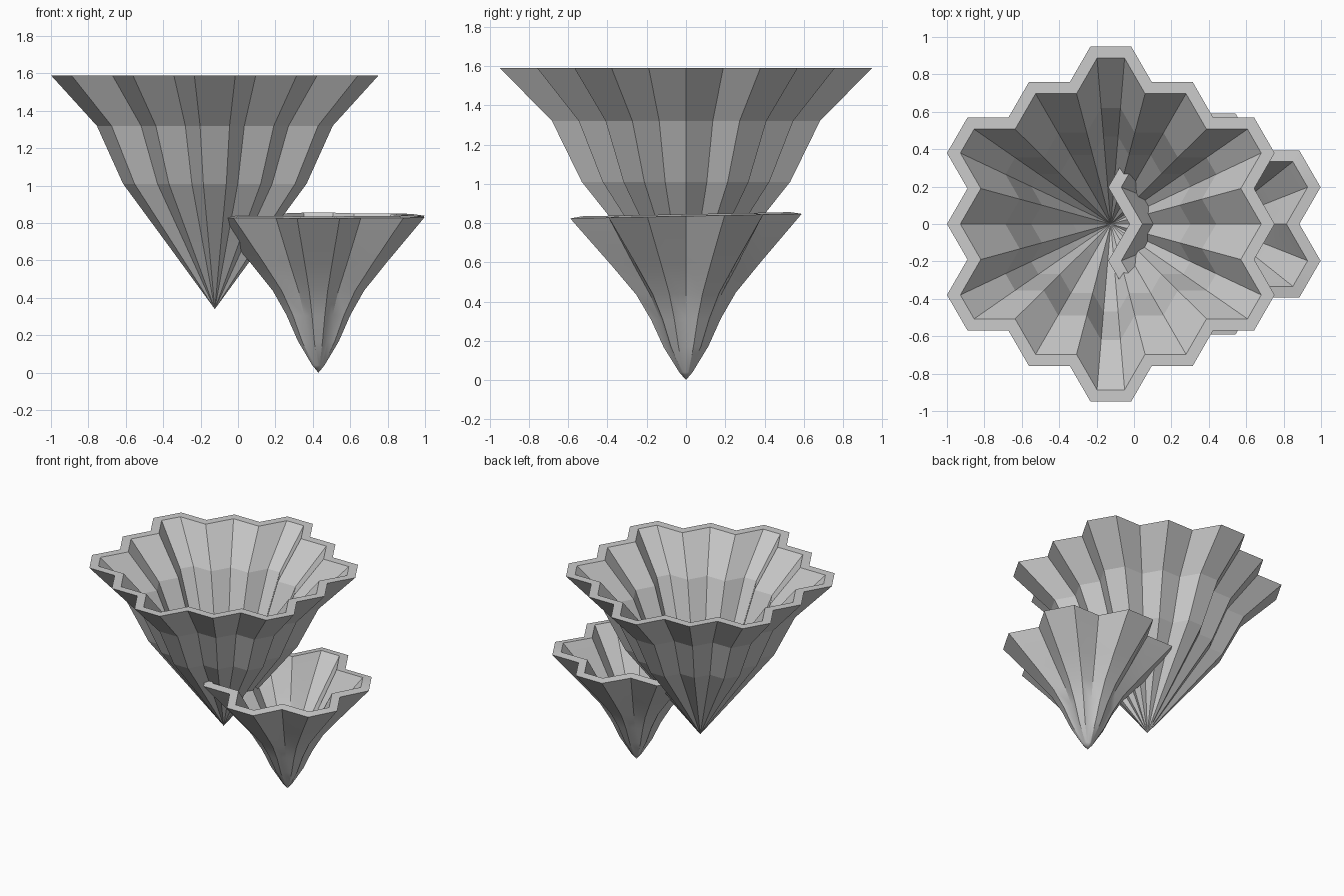
import bpy, bmesh
from math import radians, sqrt
from mathutils import Vector, Matrix

if "Cube" in bpy.data.objects:
    bpy.data.objects.remove(bpy.data.objects["Cube"])

H = sqrt(3) / 2


def six_fold(sector):
    # Repeat one 60 degree sector into a full hexagon-cluster outline (clockwise)
    return [Matrix.Rotation(radians(-60 * i), 2) @ Vector(p)
            for i in range(6) for p in sector]


def inset(outline, d):
    # Move every side of a clockwise outline inwards by d
    res, n = [], len(outline)
    for i, p in enumerate(outline):
        a = (p - outline[i - 1]).normalized()
        b = (outline[(i + 1) % n] - p).normalized()
        na, nb = Vector((a.y, -a.x)), Vector((b.y, -b.x))
        m = (na + nb).normalized()
        res.append(p + m * d / m.dot(na))
    return res


def fluted_cup(name, outline, wall, centre, profile, tip, inner_tip,
               lower_thin, tilt=0.0, rim_drop=0.0, rounding=0.0):
    bm = bmesh.new()
    inner = inset(outline, wall)

    def ring(shape, k, z):
        mean = sum(p.length for p in shape) / len(shape)
        verts = []
        for p in shape:
            q = p.lerp(p.normalized() * mean, rounding * (1 - k)) * k
            verts.append(bm.verts.new((centre + q.x, q.y, z + tilt * q.y)))
        return verts

    rings = [ring(outline, k, z) for z, k in profile]
    for z, k in reversed(profile):
        if z > inner_tip + 0.05:
            rings.append(ring(inner, k - lower_thin * (1 - k),
                              z - rim_drop * k))
    n = len(outline)
    for r0, r1 in zip(rings, rings[1:]):
        for i in range(n):
            j = (i + 1) % n
            bm.faces.new((r0[i], r0[j], r1[j], r1[i]))
    # Close the outer and inner points
    for r, z in ((rings[0], tip), (rings[-1], inner_tip)):
        apex = bm.verts.new((centre, 0, z))
        for i in range(n):
            bm.faces.new((r[i], r[(i + 1) % n], apex))
    bmesh.ops.recalc_face_normals(bm, faces=bm.faces)
    me = bpy.data.meshes.new(name)
    bm.to_mesh(me)
    bm.free()
    ob = bpy.data.objects.new(name, me)
    bpy.context.collection.objects.link(ob)
    return ob


# Large cup: outline of a nineteen-hexagon cluster
s = 0.219
big = six_fold([(-.5 * s, 5 * H * s), (.5 * s, 5 * H * s), (s, 4 * H * s),
                (2 * s, 4 * H * s), (2.5 * s, 3 * H * s)])
fluted_cup("large_cup", big, 0.062, -0.124,
           [(0.70, 0.30), (1.01, 0.56), (1.32, 0.72), (1.59, 1.0)],
           0.34, 0.44, 0.07)

# Small cup: outline of a seven-hexagon cluster, softly rounded towards its point
s = 0.227
small = six_fold([(-.5 * s, 3 * H * s), (.5 * s, 3 * H * s), (s, 2 * H * s)])
cup = fluted_cup("small_cup", small, 0.06, 0.43,
                 [(0.04, 0.06), (0.17, 0.2), (0.31, 0.31), (0.44, 0.44),
                  (0.59, 0.65), (0.835, 1.0)],
                 0.0, 0.12, 0.06, tilt=0.02, rim_drop=-0.01, rounding=0.5)
bpy.context.view_layer.objects.active = cup
cup.select_set(True)
bpy.ops.object.shade_smooth_by_angle(angle=radians(35))
